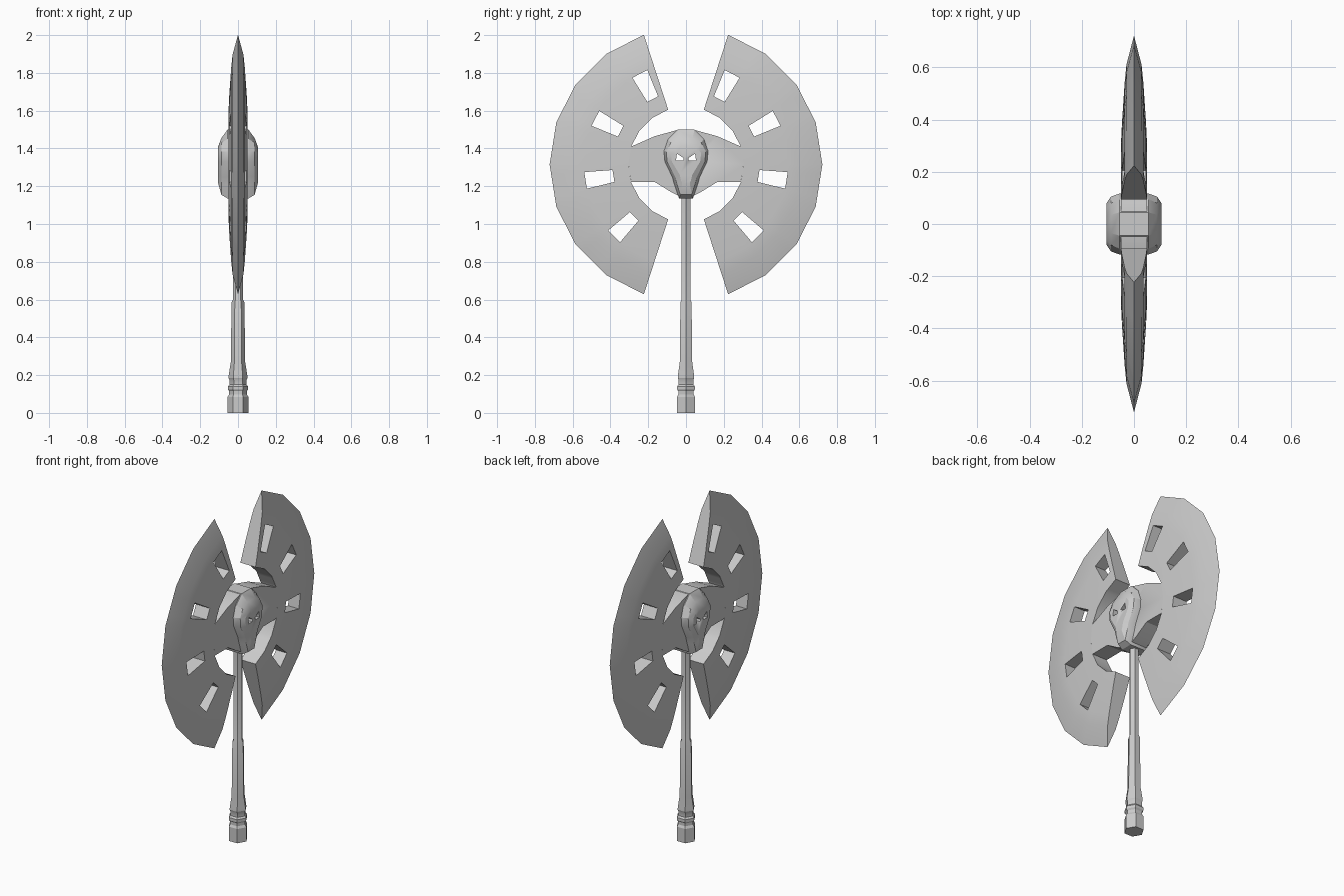
import bpy, bmesh
from math import cos, sin, radians, pi

cube = bpy.data.objects.get("Cube")
if cube:
    bpy.data.objects.remove(cube)

steel = bpy.data.materials.new("grey_steel")
steel.use_nodes = True
GREY = (0.6, 0.6, 0.6, 1)
steel.diffuse_color = GREY
steel.node_tree.nodes["Principled BSDF"].inputs["Base Color"].default_value = GREY

CENTRE = 1.315   # height of the blade centre


def finish(bm, name, angle=25):
    bmesh.ops.remove_doubles(bm, verts=bm.verts, dist=0.0005)
    bmesh.ops.recalc_face_normals(bm, faces=bm.faces)
    mesh = bpy.data.meshes.new(name)
    bm.to_mesh(mesh)
    bm.free()
    mesh.materials.append(steel)
    ob = bpy.data.objects.new(name, mesh)
    bpy.context.collection.objects.link(ob)
    bpy.ops.object.select_all(action="DESELECT")
    ob.select_set(True)
    bpy.context.view_layer.objects.active = ob
    bpy.ops.object.shade_smooth_by_angle(angle=radians(angle))
    return ob


def loft(name, rings, angle=25):
    """Skin a list of equal-length closed rings and cap both ends."""
    bm = bmesh.new()
    loops = [[bm.verts.new(p) for p in ring] for ring in rings]
    n = len(loops[0])
    for a, b in zip(loops, loops[1:]):
        for i in range(n):
            j = (i + 1) % n
            bm.faces.new((a[i], a[j], b[j], b[i]))
    bm.faces.new(loops[0])
    bm.faces.new(loops[-1])
    return finish(bm, name, angle)


def mirrored(half):
    """Close a half outline of (y, z) points across y = 0."""
    return half + [(-y, z) for y, z in reversed(half)]


def at_x(x, outline):
    return [(x, y, z) for y, z in outline]


# Handle: six-sided grip, rings and pommel
profile = [(0, .055), (.085, .055), (.098, .047), (.115, .047), (.124, .054),
           (.14, .054), (.15, .045), (.175, .045), (.185, .05), (.2, .049),
           (.27, .038), (.585, .034), (.6, .027), (1.16, .027)]
loft("handle", [[(r * cos(k * pi / 3), r * sin(k * pi / 3), z) for k in range(6)]
                for z, r in profile])


# Blades: fans of eight sectors with a window in every other one
RADII = [.305, .39, .54, .61, .722]
HALF_THICK = [.05, .046, .036, .029, 0]
STEP, WINDOW = 18, 4.7


def blade(name, side):
    columns, windows = [], set()
    for s in range(8):
        start = 72 - STEP * s
        mid = start - STEP / 2
        columns.append((start, 1))
        if s % 2 == 0:
            flat = cos(radians(STEP / 2)) / cos(radians(WINDOW))
            windows.add(len(columns))
            columns += [(mid + WINDOW, flat), (mid - WINDOW, flat)]
    columns.append((-72, 1))

    bm = bmesh.new()
    grid = {}
    for c, (deg, flat) in enumerate(columns):
        a = radians(deg)
        for k, (r, t) in enumerate(zip(RADII, HALF_THICK)):
            if k in (0, 3, 4):
                r *= flat   # keep each sector edge straight
            y, z = side * r * cos(a), CENTRE + r * sin(a)
            grid[c, k] = [bm.verts.new((x, y, z)) for x in (t, -t)]

    border = {}
    for c in range(len(columns) - 1):
        for k in range(len(RADII) - 1):
            if c in windows and k == 1:
                continue
            cell = [(c, k), (c + 1, k), (c + 1, k + 1), (c, k + 1)]
            for layer in (0, 1):
                bm.faces.new([grid[p][layer] for p in cell])
            for p, q in zip(cell, cell[1:] + cell[:1]):
                key = frozenset((p, q))
                border[key] = border.get(key, 0) + 1

    # Walls around the outline and the windows, leaving the sharp rim closed
    rim = len(RADII) - 1
    for edge, count in border.items():
        p, q = edge
        if count == 1 and not (p[1] == rim and q[1] == rim):
            bm.faces.new((grid[p][0], grid[q][0], grid[q][1], grid[p][1]))
    bmesh.ops.dissolve_degenerate(bm, dist=0.0005, edges=bm.edges)
    return finish(bm, name)


blade("left_side_blade", 1)
blade("right_side_blade", -1)

# Wing plate joining the blades through the head
wing_outline = mirrored([(.045, 1.498), (.165, 1.465), (.29, 1.41), (.305, CENTRE),
                         (.29, 1.222), (.165, 1.222), (.08, 1.17), (.04, 1.15)])
wing = loft("wing_plate", [at_x(x, wing_outline) for x in (-.05, .05)])

# Skull-shaped head, the same on both faces
sections = [
    (.055, [(.045, 1.5), (.095, 1.45), (.117, 1.385), (.112, 1.33),
            (.073, 1.25), (.062, 1.21), (.037, 1.135)]),
    (.088, [(.035, 1.455), (.08, 1.43), (.105, 1.385), (.1, 1.33),
            (.057, 1.25), (.046, 1.205), (.03, 1.155)]),
    (.105, [(.028, 1.41), (.06, 1.4), (.08, 1.375), (.075, 1.33),
            (.033, 1.26), (.026, 1.23), (.02, 1.215)])]
rings = [at_x(x, mirrored(half)) for x, half in sections]
back = [[(-x, y, z) for x, y, z in ring] for ring in reversed(rings)]
head = loft("skull_head", back + rings)

# Eye sockets cut right through
eye = [(.048, 1.373), (.012, 1.348), (.016, 1.335), (.053, 1.335)]
for side in (1, -1):
    cutter = loft("eye_cutter", [at_x(x, [(side * y, z) for y, z in eye]) for x in (-.2, .2)])
    cutter.hide_render = True
    for target in (head, wing):
        bpy.context.view_layer.objects.active = target
        cut = target.modifiers.new("eye_socket", "BOOLEAN")
        cut.operation = "DIFFERENCE"
        cut.solver = "EXACT"
        cut.object = cutter
        bpy.ops.object.modifier_apply(modifier=cut.name)
    bpy.data.objects.remove(cutter)
